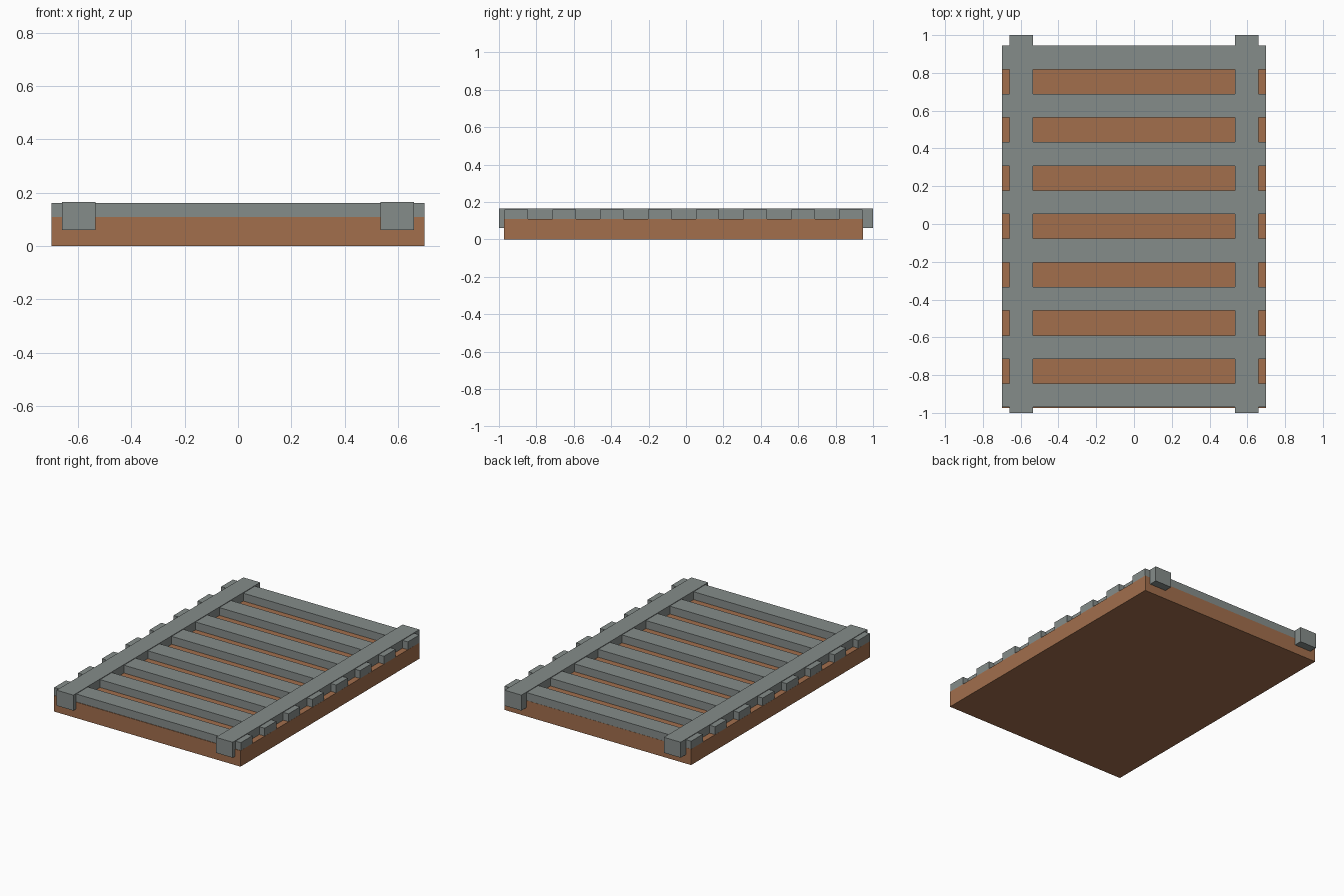
import bpy

if "Cube" in bpy.data.objects:
    bpy.data.objects.remove(bpy.data.objects["Cube"])


def material(name, rgb):
    m = bpy.data.materials.new(name)
    m.diffuse_color = (*rgb, 1.0)
    m.use_nodes = True
    m.node_tree.nodes["Principled BSDF"].inputs["Base Color"].default_value = m.diffuse_color
    return m


grey = material("grey metal", (0.235, 0.265, 0.255))
brown = material("brown earth", (0.36, 0.158, 0.073))


def box(name, lo, hi, mat):
    bpy.ops.mesh.primitive_cube_add(size=1, location=[(a + b) / 2 for a, b in zip(lo, hi)])
    ob = bpy.context.object
    ob.name = name
    ob.scale = [b - a for a, b in zip(lo, hi)]
    bpy.ops.object.transform_apply(location=False, rotation=False, scale=True)
    ob.data.materials.append(mat)
    return ob


# Earth bed
box("bed", (-0.70, -0.973, 0), (0.70, 0.945, 0.108), brown)

# Two long rails lying over the cross slats
for side, x in (("left", -0.597), ("right", 0.597)):
    box(side + "_rail", (x - 0.063, -1, 0.06), (x + 0.063, 1, 0.165), grey)

# Eight cross slats, sunk into the bed
for i in range(8):
    y = -0.907 + i * 0.2555
    box("slat_%d" % (i + 1), (-0.6995, y - 0.0625, 0.06), (0.6995, y + 0.0625, 0.161), grey)
